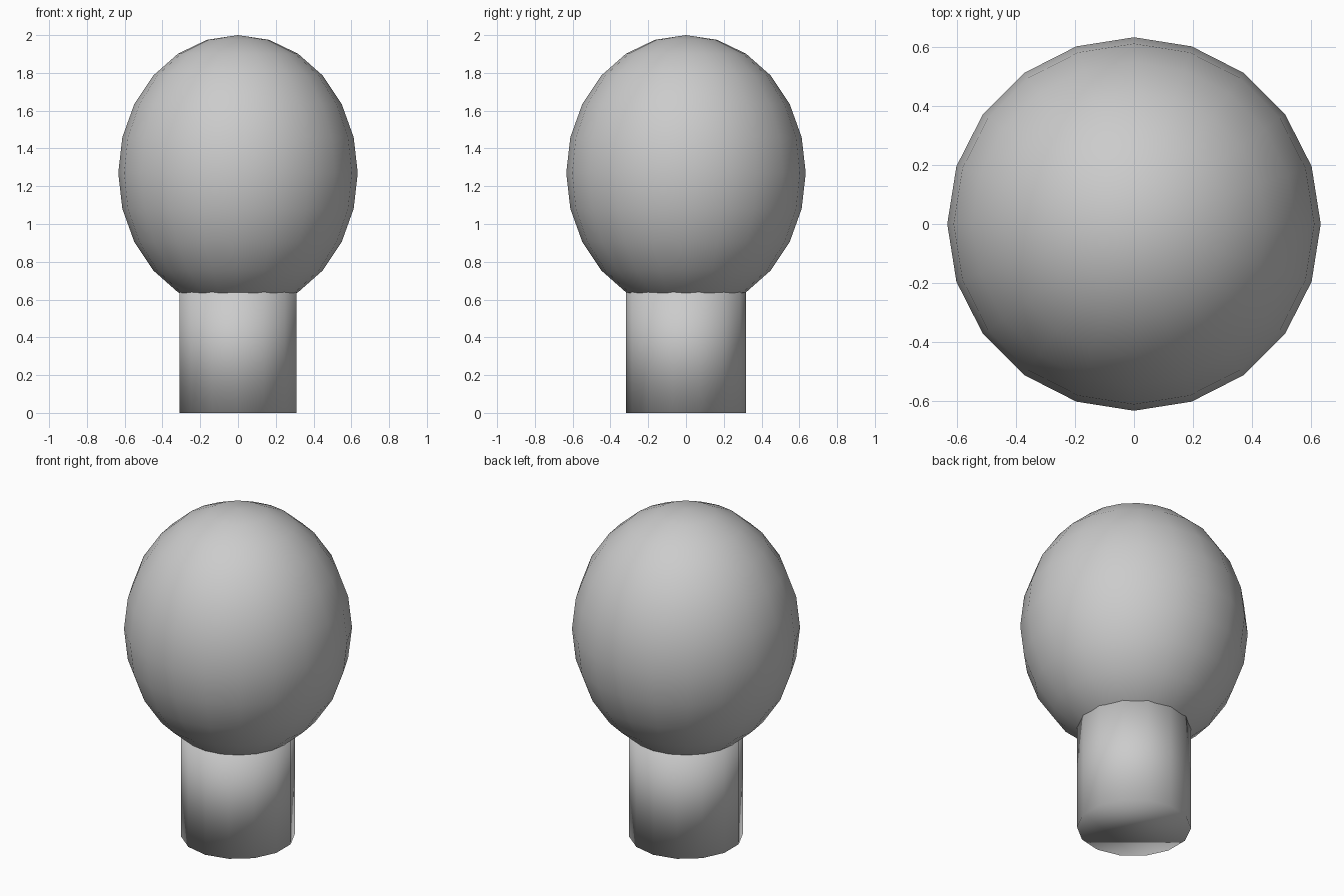
import bpy

default = bpy.data.objects.get("Cube")
if default:
    bpy.data.objects.remove(default, do_unlink=True)

# Single grey material
GREY = (0.6, 0.6, 0.6, 1.0)
grey = bpy.data.materials.new("light_grey")
grey.use_nodes = True
grey.diffuse_color = GREY
bsdf = next(n for n in grey.node_tree.nodes if n.type == "BSDF_PRINCIPLED")
bsdf.inputs["Base Color"].default_value = GREY


def finish(name):
    """Name the active object, colour it and shade it smooth all over."""
    obj = bpy.context.object
    obj.name = name
    obj.data.materials.append(grey)
    bpy.ops.object.transform_apply(location=False, rotation=False, scale=True)
    bpy.ops.object.shade_smooth()
    return obj


# Bulb: a slightly tall sphere
bpy.ops.mesh.primitive_uv_sphere_add(segments=20, ring_count=12, radius=0.634,
                                     location=(0, 0, 1.27))
bpy.context.object.scale.z = 0.73 / 0.634
finish("bulb")

# Neck: a capped cylinder whose top is sunk into the bulb
NECK_TOP = 0.7
bpy.ops.mesh.primitive_cylinder_add(vertices=14, radius=0.317, depth=NECK_TOP,
                                    location=(0, 0, NECK_TOP / 2))
finish("neck")
